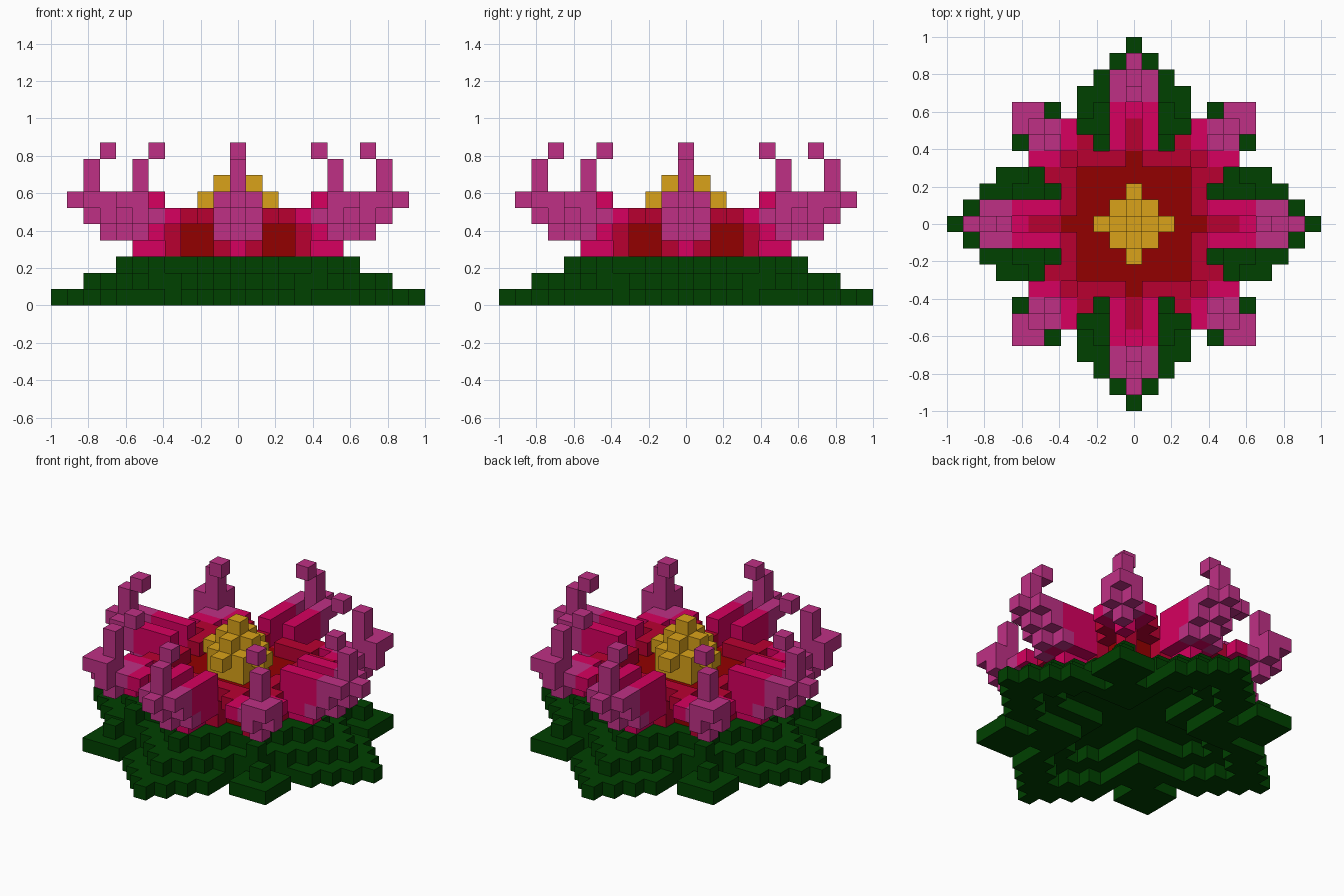
import bpy, bmesh
from mathutils import Vector

if "Cube" in bpy.data.objects:
    bpy.data.objects.remove(bpy.data.objects["Cube"], do_unlink=True)

U = 2 / 23  # block size


def material(name, rgb):
    m = bpy.data.materials.new(name)
    m.use_nodes = True
    m.diffuse_color = (*rgb, 1)
    m.node_tree.nodes["Principled BSDF"].inputs["Base Color"].default_value = (*rgb, 1)
    return m


MATS = {
    "green": material("leaf green", (0, 0.052, 0)),
    "dark": material("dark red", (0.29, 0, 0)),
    "crimson": material("crimson", (0.48, 0, 0.03)),
    "pink": material("hot pink", (0.68, 0, 0.115)),
    "purple": material("orchid purple", (0.52, 0.03, 0.235)),
    "gold": material("pollen gold", (0.7, 0.36, 0.01)),
}
KEYS = list(MATS)
blocks = {}  # grid cell -> (part, colour)


def span(v):
    return range(v[0], v[1] + 1) if isinstance(v, tuple) else (v,)


def fill(part, colour, x, y, z):
    """Fill a box of blocks, repeated over the eight-fold symmetry."""
    for i in span(x):
        for j in span(y):
            for k in span(z):
                for a, b in ((i, j), (j, i)):
                    for sx in (1, -1):
                        for sy in (1, -1):
                            blocks[(a * sx, b * sy, k)] = (part, colour)


# Leaves: a stepped pad whose four long leaves come to a point on every level
def leaf(x, y, z):
    fill("leaves", "green", x, y, z)


for level in range(3):
    tip = 11 - 2 * level
    for w in range(4):
        leaf((0, tip - w), w, level)
leaf((0, 4), (0, 4), (0, 2))
leaf((5, 7), (5, 7), 0)
leaf(4, 5, (0, 1))
leaf(5, 5, (1, 2))
leaf(6, 6, 1)

# Hollow the underside of the long leaves, leaving a thin shell
hollow = []
for i, j, k in blocks:
    around = ((0, 0), (1, 0), (-1, 0), (0, 1), (0, -1))
    covered = all((i + a, j + b, k + 1) in blocks for a, b in around)
    if covered and min(abs(i), abs(j)) <= 2 - k:
        hollow.append((i, j, k))
for cell in hollow:
    del blocks[cell]

# Cup: dark floor with a crimson rim
fill("cup", "dark", (0, 3), (0, 3), (3, 4))
fill("cup", "crimson", 4, (2, 3), 5)


# Straight petals: keeled troughs with a darker lining and a raised hooked tip
def straight(colour, x, y, z):
    fill("straight_petals", colour, x, y, z)


straight("dark", 4, 0, (3, 4))
straight("pink", (5, 6), 0, 3)
straight("crimson", (5, 6), 0, 4)
straight("crimson", 4, 1, (3, 5))
straight("pink", (5, 6), 1, 4)
straight("pink", (5, 7), 1, (5, 6))
straight("pink", 7, 0, 4)
straight("purple", 7, 1, 4)
straight("purple", 8, 0, 4)
straight("purple", 8, 1, 5)
straight("purple", (8, 9), 1, 6)
straight("purple", 9, 0, (5, 8))
straight("purple", 10, 0, 6)
straight("purple", 8, 0, 9)


# Corner petals: the same idea along the diagonals
def corner(colour, x, y, z):
    fill("corner_petals", colour, x, y, z)


corner("crimson", 4, 4, (3, 4))
corner("crimson", 5, 3, 5)
corner("pink", 5, 4, 5)
corner("pink", 5, 5, 4)
corner("pink", 6, 4, 5)
corner("purple", 6, 6, (4, 8))
corner("purple", 6, 5, 5)
corner("purple", 5, 5, 5)
corner("purple", 7, 6, (5, 6))
corner("purple", 7, 7, 6)
corner("purple", 5, 5, 9)

# Pollen cone in the middle
fill("pollen_cone", "gold", (0, 1), (0, 1), (5, 6))
fill("pollen_cone", "gold", 2, 0, 6)
fill("pollen_cone", "gold", (0, 1), 0, 7)
fill("pollen_cone", "gold", 0, 0, 8)


# Skin each part with only its exposed block faces
def build(part):
    bm = bmesh.new()
    verts = {}

    def vert(p):
        key = tuple(round(c * 2) for c in p)
        if key not in verts:
            verts[key] = bm.verts.new(p * U)
        return verts[key]

    for cell, (owner, colour) in blocks.items():
        if owner != part:
            continue
        centre = Vector(cell) + Vector((0, 0, 0.5))
        for axis in range(3):
            for sign in (1, -1):
                n = Vector((0, 0, 0))
                n[axis] = sign
                if tuple(int(c + d) for c, d in zip(cell, n)) in blocks:
                    continue
                s = Vector((0, 0, 0))
                s[(axis + 1) % 3] = 0.5
                t = n.cross(s)
                mid = centre + n / 2
                corners = (mid - s - t, mid + s - t, mid + s + t, mid - s + t)
                face = bm.faces.new([vert(p) for p in corners])
                face.material_index = KEYS.index(colour)
    mesh = bpy.data.meshes.new(part)
    bm.to_mesh(mesh)
    bm.free()
    for m in MATS.values():
        mesh.materials.append(m)
    bpy.context.collection.objects.link(bpy.data.objects.new(part, mesh))


for part in ("leaves", "cup", "straight_petals", "corner_petals", "pollen_cone"):
    build(part)
